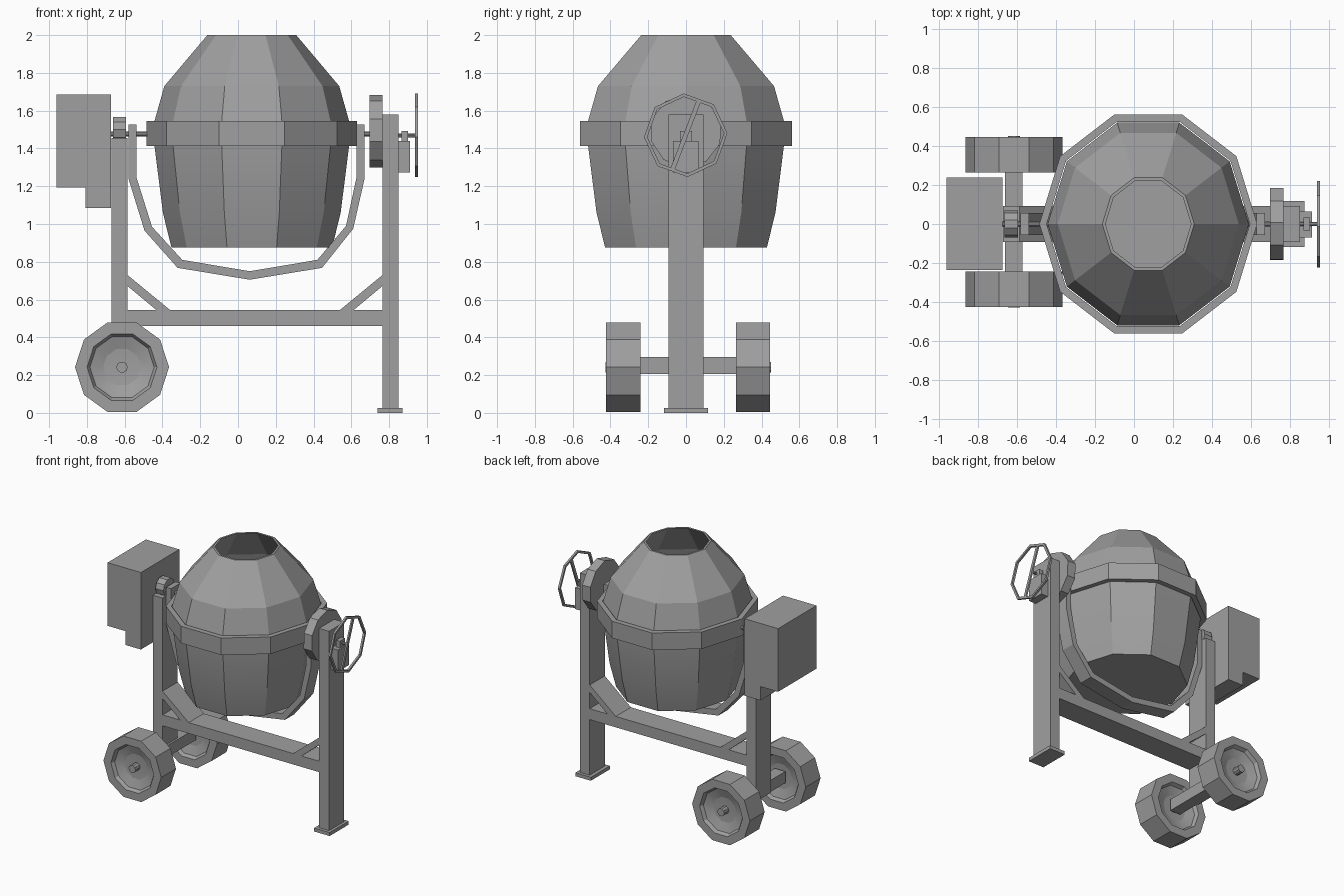
import bpy, bmesh, math
from mathutils import Matrix, Vector

if "Cube" in bpy.data.objects:
    bpy.data.objects.remove(bpy.data.objects["Cube"])

grey = bpy.data.materials.new("cement grey")
grey.diffuse_color = (0.35, 0.35, 0.35, 1)
grey.use_nodes = True
grey.node_tree.nodes["Principled BSDF"].inputs["Base Color"].default_value = grey.diffuse_color


def finish(name, bm):
    bmesh.ops.recalc_face_normals(bm, faces=bm.faces)
    me = bpy.data.meshes.new(name)
    bm.to_mesh(me)
    bm.free()
    me.materials.append(grey)
    ob = bpy.data.objects.new(name, me)
    bpy.context.collection.objects.link(ob)
    return ob


def box(name, x0, x1, y0, y1, z0, z1):
    bm = bmesh.new()
    bmesh.ops.create_cube(bm, size=1)
    for v in bm.verts:
        v.co = ((x0 + x1) / 2 + v.co.x * (x1 - x0),
                (y0 + y1) / 2 + v.co.y * (y1 - y0),
                (z0 + z1) / 2 + v.co.z * (z1 - z0))
    return finish(name, bm)


def plate(name, pts, y0, y1):
    """Extrude an x-z outline from y0 to y1."""
    bm = bmesh.new()
    f = bm.faces.new([bm.verts.new((x, y0, z)) for x, z in pts])
    r = bmesh.ops.extrude_face_region(bm, geom=[f])
    verts = [g for g in r["geom"] if isinstance(g, bmesh.types.BMVert)]
    bmesh.ops.translate(bm, verts=verts, vec=(0, y1 - y0, 0))
    return finish(name, bm)


def lathe(name, profile, n, matrix, turn=0.0, closed=False):
    """Revolve (radius, height) points about local z; zero radius makes a pole."""
    bm = bmesh.new()
    rings = []
    for r, h in profile:
        if r == 0:
            rings.append([bm.verts.new((0, 0, h))] * n)
        else:
            rings.append([bm.verts.new((r * math.cos(turn + math.tau * i / n),
                                        r * math.sin(turn + math.tau * i / n), h))
                          for i in range(n)])
    pairs = list(zip(rings, rings[1:]))
    if closed:
        pairs.append((rings[-1], rings[0]))
    for a, b in pairs:
        for i in range(n):
            j = (i + 1) % n
            bm.faces.new(list(dict.fromkeys((a[i], a[j], b[j], b[i]))))
    bm.transform(matrix)
    return finish(name, bm)


# local z -> world x, local x -> world y, local y -> world z
ALONG_X = Matrix(((0, 0, 1, 0), (1, 0, 0, 0), (0, 1, 0, 0), (0, 0, 0, 1)))
# local z -> world y, local x -> world x
ALONG_Y = Matrix(((1, 0, 0, 0), (0, 0, 1, 0), (0, 1, 0, 0), (0, 0, 0, 1)))


def rod_x(name, x0, x1, y, z, r, n, turn=0.0):
    return lathe(name, [(0, x0), (r, x0), (r, x1), (0, x1)], n,
                 Matrix.Translation((0, y, z)) @ ALONG_X, turn)


# Drum: thin faceted shell, open at the top, slightly narrower in x
DRUM = Matrix.Translation((0.073, 0, 0)) @ Matrix.Diagonal((0.945, 1, 1, 1))
outer = [(0.45, 0.875), (0.498, 1.06), (0.545, 1.413),
         (0.545, 1.545), (0.49, 1.73), (0.249, 2.0)]
inner = [(r - 0.017, z) for r, z in reversed(outer)]
inner[-1] = (inner[-1][0], 0.892)
lathe("drum", [(0, 0.875)] + outer + inner + [(0, 0.892)], 10, DRUM)
lathe("drum_band", [(0.59, 1.413), (0.59, 1.545), (0.55, 1.545), (0.55, 1.413)],
      10, DRUM, closed=True)

# Frame: two posts, foot, cross beam and diagonal braces
box("left_post", -0.669, -0.585, -0.093, 0.093, 0.205, 1.455)
box("right_post", 0.765, 0.85, -0.093, 0.093, 0.02, 1.58)
box("foot_plate", 0.738, 0.872, -0.117, 0.117, 0, 0.027)
box("cross_beam", -0.585, 0.765, -0.093, 0.093, 0.46, 0.545)
for name, x, s in (("left_brace", -0.585, 1), ("right_brace", 0.765, -1)):
    plate(name, [(x, 0.73), (x + s * 0.225, 0.545), (x + s * 0.152, 0.545),
                 (x, 0.672)], -0.093, 0.093)

# Yoke: U-shaped strap under the drum
yoke_out = [(-0.58, 1.527), (-0.58, 1.24), (-0.495, 0.965), (-0.32, 0.768),
            (0.062, 0.705), (0.445, 0.768), (0.61, 0.975), (0.67, 1.24), (0.67, 1.527)]
yoke_in = [(-0.537, 1.527), (-0.537, 1.245), (-0.455, 0.985), (-0.295, 0.81),
           (0.062, 0.75), (0.42, 0.81), (0.572, 0.99), (0.627, 1.245), (0.627, 1.527)]
plate("yoke", yoke_out + yoke_in[::-1], -0.057, 0.057)

# Pivots, bearing and tilt gear
rod_x("left_pivot", -0.68, -0.43, 0, 1.476, 0.014, 10)
rod_x("right_pivot", 0.56, 0.77, 0, 1.476, 0.014, 10)
rod_x("bearing", -0.663, -0.594, 0, 1.5, 0.07, 10)
rod_x("tilt_gear", 0.695, 0.765, 0, 1.491, 0.192, 10, math.radians(160))

# Motor housing with a lower step
plate("motor_housing", [(-0.96, 1.685), (-0.672, 1.685), (-0.672, 1.085),
                        (-0.807, 1.085), (-0.807, 1.193), (-0.96, 1.193)], -0.235, 0.237)

# Handwheel with its bracket, shaft, rim and one spoke
box("wheel_bracket", 0.85, 0.91, -0.068, 0.065, 1.272, 1.44)
box("wheel_latch", 0.866, 0.9, -0.032, 0.032, 1.44, 1.492)
rod_x("wheel_shaft", 0.85, 0.945, 0, 1.468, 0.01, 8)
HUB = Matrix.Translation((0, -0.002, 1.47)) @ ALONG_X
lathe("handwheel_rim", [(0.221, 0.936), (0.221, 0.952), (0.203, 0.952), (0.203, 0.936)],
      8, HUB, math.radians(92.7), closed=True)
spoke = box("handwheel_spoke", -0.2, 0.2, -0.012, 0.012, 0.938, 0.95)
spoke.data.transform(HUB @ Matrix.Rotation(math.radians(69), 4, "Z"))

# Axle and dished wheels
box("axle", -0.66, -0.57, -0.28, 0.30, 0.205, 0.295)
for name, y in (("front_wheel", -0.333), ("back_wheel", 0.355)):
    place = Matrix.Translation((-0.614, y, 0.242)) @ ALONG_Y
    half = [(0, 0.035), (0.1, 0.042), (0.17, 0.065), (0.185, 0.091), (0.249, 0.091)]
    lathe(name, half + [(r, -h) for r, h in reversed(half)], 10, place)
    lathe(name + "_hub", [(0, -0.094), (0.03, -0.094), (0.03, 0.094), (0, 0.094)],
          10, place)

for ob in bpy.data.objects:
    ob.select_set(True)
    bpy.context.view_layer.objects.active = ob
bpy.ops.object.shade_smooth_by_angle(angle=math.radians(14))
